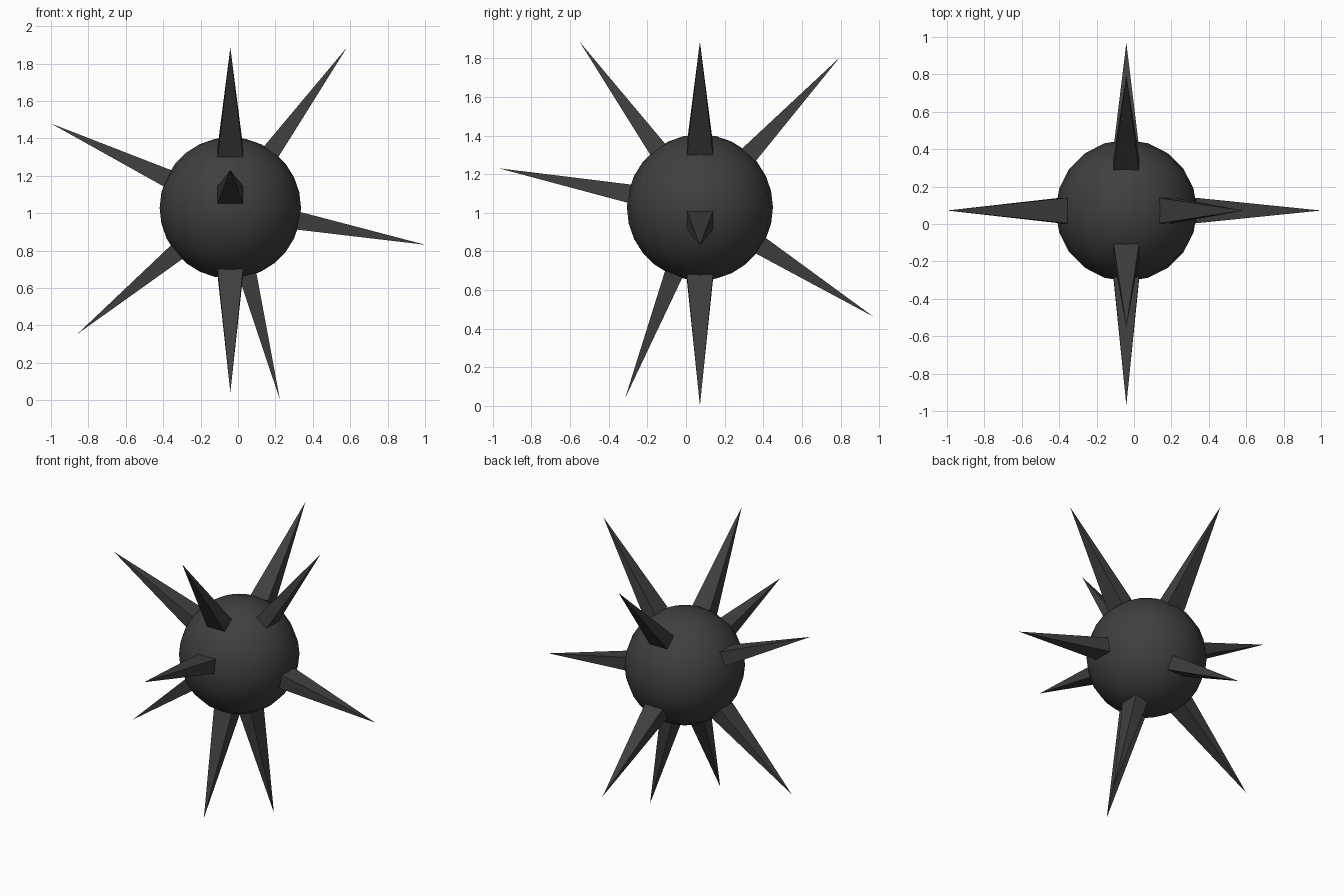
import bpy
from math import radians, cos, sin
from mathutils import Vector

if "Cube" in bpy.data.objects:
    bpy.data.objects.remove(bpy.data.objects["Cube"])

CENTRE = Vector((-0.041, 0.072, 1.028))
RADIUS = 0.378
TIP = 1.06          # tip distance from the centre
BASE = 0.37         # base distance from the centre
HALF_IN, HALF_OUT = 0.048, 0.068   # base half sizes in and across the spike ring's plane

dark = bpy.data.materials.new("dark_grey")
dark.diffuse_color = (0.05, 0.05, 0.05, 1)
dark.use_nodes = True
dark.node_tree.nodes["Principled BSDF"].inputs["Base Color"].default_value = dark.diffuse_color

# round body
bpy.ops.mesh.primitive_uv_sphere_add(segments=20, ring_count=14, radius=RADIUS, location=CENTRE)
body = bpy.context.object
body.name = "ball"
body.data.materials.append(dark)
bpy.ops.object.shade_smooth()


def spike(name, side, across, angle):
    """Flat-sided pyramid pointing outward in the plane of 'side' and z."""
    a = radians(angle)
    up = Vector((0, 0, 1))
    out = side * cos(a) + up * sin(a)
    turn = up * cos(a) - side * sin(a)
    verts = [out * BASE + turn * HALF_IN * i + across * HALF_OUT * j
             for i, j in ((-1, -1), (1, -1), (1, 1), (-1, 1))]
    verts.append(out * TIP)
    faces = [(0, 1, 2, 3), (1, 0, 4), (2, 1, 4), (3, 2, 4), (0, 3, 4)]
    if turn.cross(across).dot(out) > 0:      # keep normals outward
        faces = [f[::-1] for f in faces]
    mesh = bpy.data.meshes.new(name)
    mesh.from_pydata(verts, [], faces)
    mesh.materials.append(dark)
    ob = bpy.data.objects.new(name, mesh)
    ob.location = CENTRE
    bpy.context.collection.objects.link(ob)


X, Y = Vector((1, 0, 0)), Vector((0, 1, 0))

# spikes around the left-right ring
for n, angle in enumerate((54, 154.8, -10.7, 219.5, 284.5)):
    spike(f"side_spike_{n + 1}", X, Y, angle)

# spikes around the front-back ring
for n, angle in enumerate((126, 47, 169, -32.2, 248.6)):
    spike(f"front_back_spike_{n + 1}", Y, X, angle)
